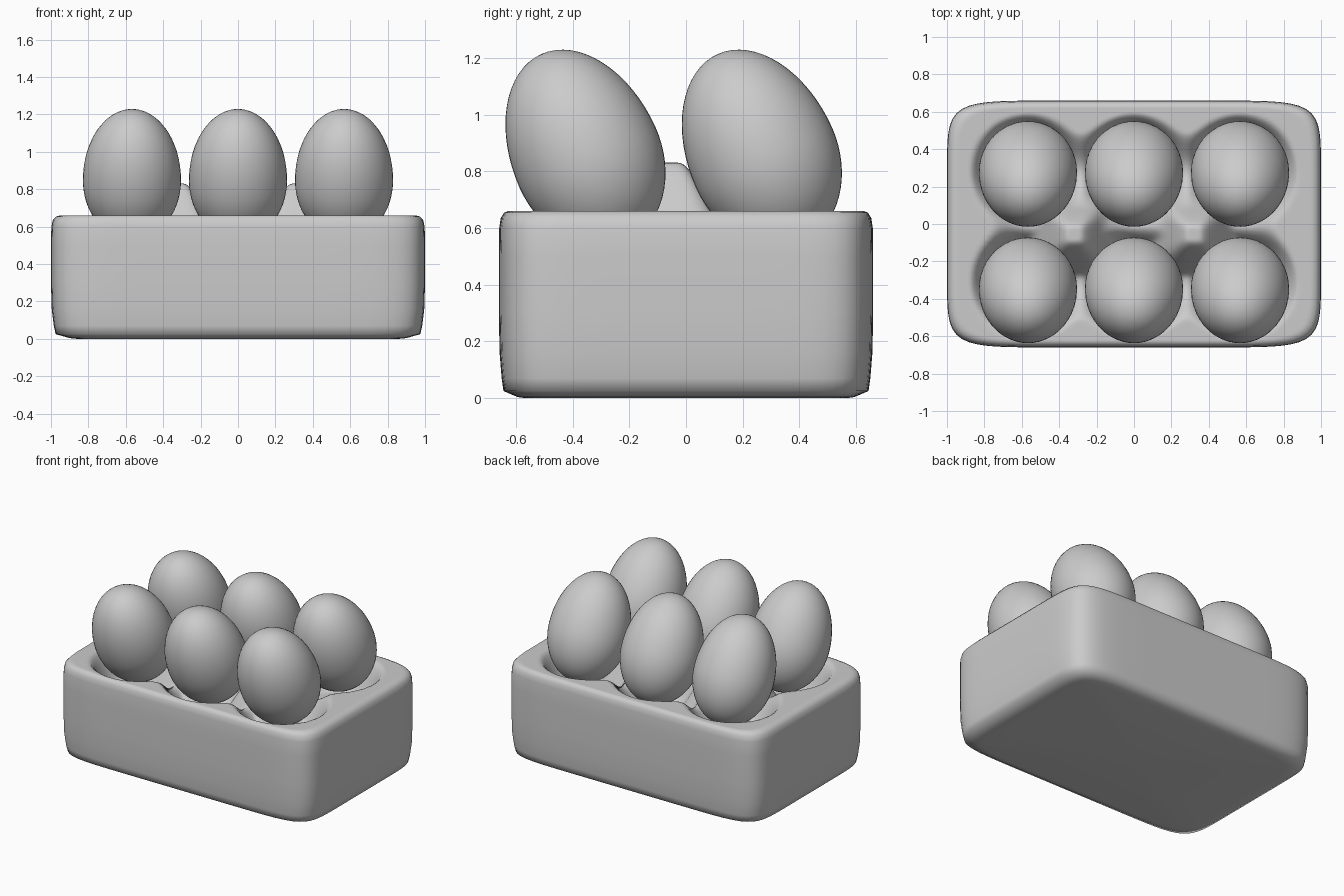
import bpy, bmesh
from math import sin, cos, pi, exp, log, sqrt, radians

if "Cube" in bpy.data.objects:
    bpy.data.objects.remove(bpy.data.objects["Cube"])

RIM, FLOOR = 0.66, 0.44
COLS = (-0.567, 0.0, 0.567)
CUPS = [(x, y) for x in COLS for y in (-0.31, 0.28)]


def smoothstep(a, b, v):
    t = min(1, max(0, (v - a) / (b - a)))
    return t * t * (3 - 2 * t)


def finish(bm, name):
    bmesh.ops.recalc_face_normals(bm, faces=bm.faces)
    me = bpy.data.meshes.new(name)
    bm.to_mesh(me)
    bm.free()
    for p in me.polygons:
        p.use_smooth = True
    ob = bpy.data.objects.new(name, me)
    bpy.context.collection.objects.link(ob)
    return ob


def loft(rings, bottom, top, name):
    """Skin closed rings of points, with a pole at each end."""
    bm = bmesh.new()
    vs = [[bm.verts.new(p) for p in r] for r in rings]
    n = len(vs[0])
    for a, b in zip(vs, vs[1:]):
        for i in range(n):
            j = (i + 1) % n
            bm.faces.new((a[i], a[j], b[j], b[i]))
    for pole, ring in ((bottom, vs[0]), (top, vs[-1])):
        v = bm.verts.new(pole)
        for i in range(n):
            bm.faces.new((v, ring[i], ring[(i + 1) % n]))
    return finish(bm, name)


def tray_height(x, y):
    """Blended cups sunk below the rim, with two posts between them."""
    s2 = 0.035
    f = sum(exp(-((x - cx) ** 2 + (y - cy) ** 2) / s2) for cx, cy in CUPS)
    d = sqrt(max(0, -s2 * log(f + 1e-30)))
    z = FLOOR + (RIM - FLOOR) * smoothstep(0.16, 0.315, d)
    r = ((abs(x) - 0.32) ** 4 + (y + 0.055) ** 4) ** 0.25
    post = 0.83 - 1.9 * (sqrt(max(0, r - 0.03) ** 2 + 0.0016) - 0.04)
    k = 0.04
    h = max(0, k - abs(z - post)) / k
    return max(z, post) + h * h * k / 4


# Carton: rounded box outline, outer wall, rim and moulded interior
N = 192
outline = []
for i in range(N):
    c, s = cos(2 * pi * i / N), sin(2 * pi * i / N)
    r = (abs(c) ** 9 + abs(s / 0.66) ** 9) ** (-1 / 9)
    outline.append((r * c, r * s))
wall = [(0.86, 0), (0.9, 0.004), (0.975, 0.025), (0.985, 0.07), (0.996, 0.16),
        (1, 0.3), (1, 0.5), (0.998, 0.6), (0.99, 0.635), (0.972, 0.654)]
rings = [[(x * k, y * k, z) for x, y in outline] for k, z in wall]
M = 64
for j in range(M - 1):
    k = 0.95 * (1 - j / M)
    rings.append([(x * k, y * k, tray_height(x * k, y * k)) for x, y in outline])
loft(rings, (0, 0, 0), (0, 0, tray_height(0, 0)), "carton")

# Eggs: blunt end down, narrow end leaning to the front
SEG, LOW, HIGH, RAD = 48, 0.33, 0.40, 0.2625
profile = []
for j in range(1, 32):
    a = -pi / 2 + pi * j / 32
    profile.append((RAD * cos(a), sin(a) * (HIGH if a > 0 else LOW)))
egg_rings = [[(r * cos(2 * pi * i / SEG), r * sin(2 * pi * i / SEG), z)
              for i in range(SEG)] for r, z in profile]
for row, y in (("front", -0.347), ("back", 0.275)):
    for side, x in zip(("left", "middle", "right"), COLS):
        egg = loft(egg_rings, (0, 0, -LOW), (0, 0, HIGH), f"egg_{row}_{side}")
        egg.location = (x, y, 0.848)
        egg.rotation_euler.x = radians(24)
